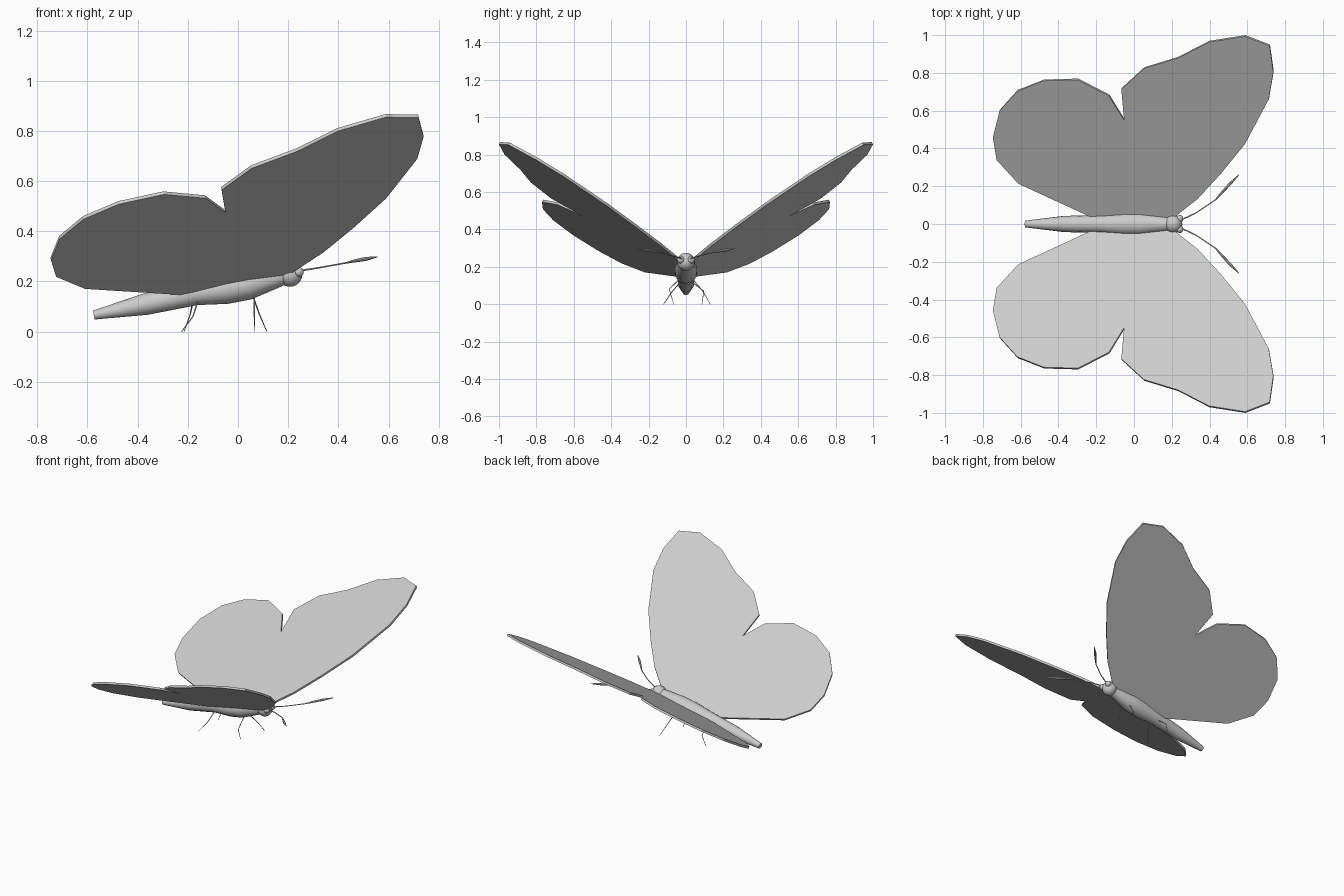
import bpy, bmesh
from mathutils import Vector

if "Cube" in bpy.data.objects:
    bpy.data.objects.remove(bpy.data.objects["Cube"])


def finish(name, bm, smooth=True):
    bmesh.ops.recalc_face_normals(bm, faces=bm.faces)
    mesh = bpy.data.meshes.new(name)
    bm.to_mesh(mesh)
    bm.free()
    ob = bpy.data.objects.new(name, mesh)
    bpy.context.collection.objects.link(ob)
    if smooth:
        bpy.ops.object.select_all(action='DESELECT')
        ob.select_set(True)
        bpy.context.view_layer.objects.active = ob
        bpy.ops.object.shade_smooth_by_angle()
    return ob


def tube(name, points, radii, sides):
    """Capped tube of varying radius along a path."""
    from math import sin, cos, tau
    pts = [Vector(p) for p in points]
    bm = bmesh.new()
    rings = []
    for i, p in enumerate(pts):
        t = (pts[min(i + 1, len(pts) - 1)] - pts[max(i - 1, 0)]).normalized()
        ref = Vector((0, 1, 0)) if abs(t.y) < 0.9 else Vector((1, 0, 0))
        u = t.cross(ref).normalized()
        v = t.cross(u)
        rings.append([bm.verts.new(p + radii[i] * (u * cos(tau * k / sides) + v * sin(tau * k / sides)))
                      for k in range(sides)])
    for a, b in zip(rings, rings[1:]):
        for k in range(sides):
            n = (k + 1) % sides
            bm.faces.new((a[k], a[n], b[n], b[k]))
    bm.faces.new(rings[0])
    bm.faces.new(rings[-1])
    return finish(name, bm)


def ball(name, center, radius, seg=20, rings=12):
    bm = bmesh.new()
    bmesh.ops.create_uvsphere(bm, u_segments=seg, v_segments=rings, radius=radius)
    bmesh.ops.translate(bm, verts=bm.verts, vec=center)
    return finish(name, bm)


# Wings: flat outline lying in one tilted plane, thin plate
OUTLINE = [(0.20, 0.03), (0.34, 0.14), (0.46, 0.27), (0.59, 0.43), (0.715, 0.665),
           (0.74, 0.81), (0.72, 0.95), (0.59, 1.0), (0.40, 0.97), (0.235, 0.885),
           (0.055, 0.83), (-0.065, 0.72), (-0.05, 0.555), (-0.13, 0.685),
           (-0.295, 0.77), (-0.475, 0.765), (-0.615, 0.71), (-0.71, 0.605),
           (-0.745, 0.465), (-0.725, 0.345), (-0.61, 0.22), (-0.22, 0.04)]


def wing(name, side):
    bm = bmesh.new()
    up = Vector((-0.2, -0.57 * side, 1)).normalized() * 0.014
    low = [bm.verts.new((x, y * side, 0.167 + 0.2 * x + 0.57 * y)) for x, y in OUTLINE]
    top = [bm.verts.new(v.co + up) for v in low]
    bm.faces.new(low)
    bm.faces.new(top)
    for i in range(len(low)):
        j = (i + 1) % len(low)
        bm.faces.new((low[i], low[j], top[j], top[i]))
    finish(name, bm, smooth=False)


# Body, from tail to neck
tube("body",
     [(-0.575, 0, 0.066), (-0.37, 0, 0.109), (-0.17, 0, 0.152), (-0.05, 0, 0.170),
      (0.04, 0, 0.187), (0.14, 0, 0.213), (0.20, 0, 0.228)],
     [0.018, 0.043, 0.047, 0.060, 0.060, 0.044, 0.034], 16)
ball("head", (0.208, 0, 0.227), 0.048)

for side, label in ((1, "left"), (-1, "right")):
    wing(label + "_wing", side)
    ball(label + "_eye", (0.242, 0.028 * side, 0.238), 0.020, 12, 8)
    # Antenna with a slim club at the end
    path = [(0.23, 0.012, 0.24), (0.33, 0.06, 0.256), (0.43, 0.127, 0.274),
            (0.46, 0.16, 0.281), (0.51, 0.215, 0.290), (0.555, 0.26, 0.298)]
    tube(label + "_antenna", [(x, y * side, z) for x, y, z in path],
         [0.004, 0.003, 0.003, 0.006, 0.008, 0.002], 8)

# Legs: hip, knee, foot
LEGS = {
    "front_right_leg": [(0.065, -0.03, 0.14), (0.065, -0.09, 0.08), (0.065, -0.065, 0)],
    "front_left_leg": [(0.06, 0.03, 0.14), (0.085, 0.09, 0.07), (0.115, 0.13, 0)],
    "rear_right_leg": [(-0.16, -0.03, 0.12), (-0.18, -0.08, 0.06), (-0.225, -0.12, 0)],
    "rear_left_leg": [(-0.18, 0.03, 0.12), (-0.19, 0.095, 0.07), (-0.215, 0.085, 0)],
}
for name, path in LEGS.items():
    tube(name, path, [0.003, 0.0025, 0.0015], 6)
